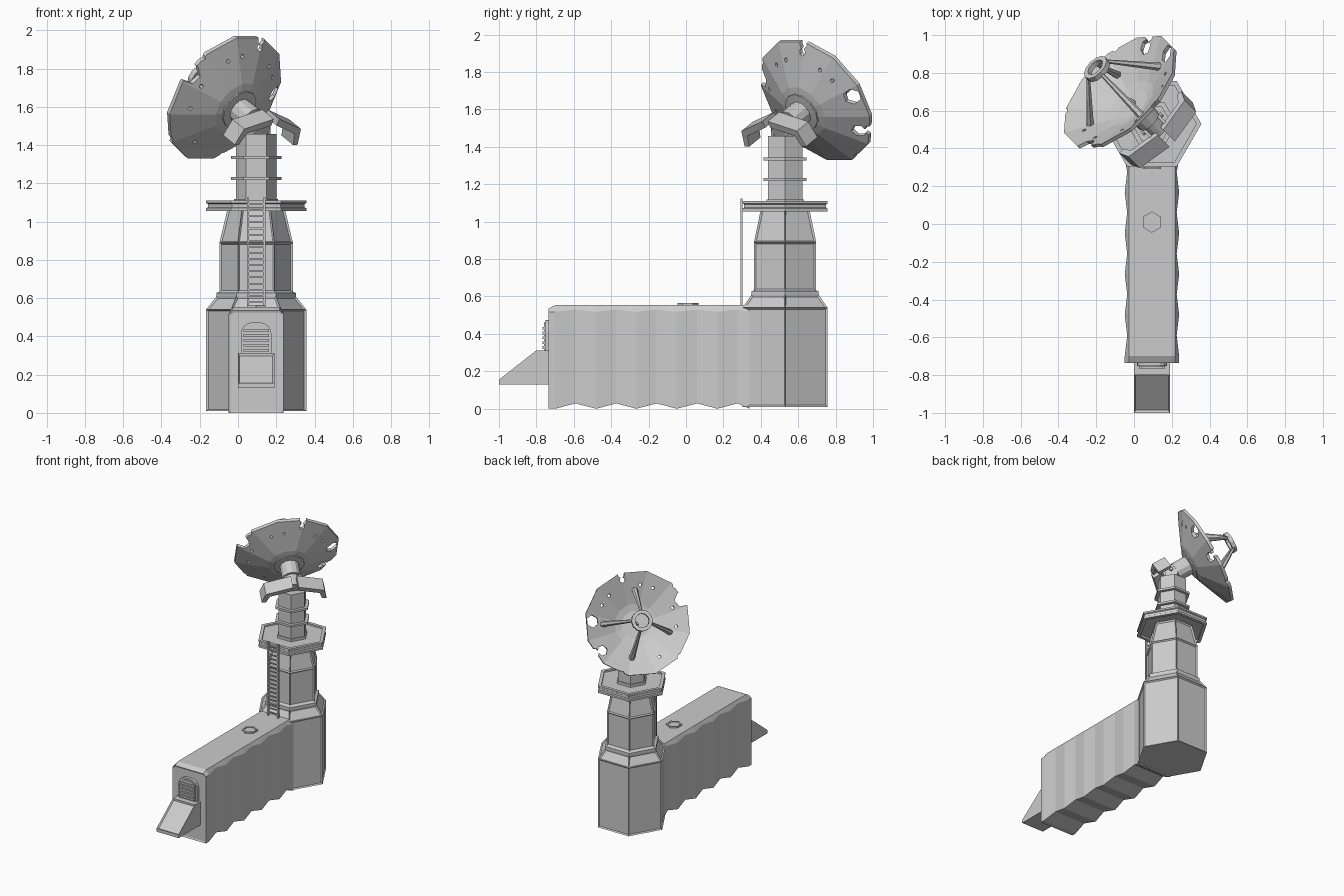
import bpy, bmesh
from math import sin, cos, pi, radians
from mathutils import Matrix, Vector

if "Cube" in bpy.data.objects:
    bpy.data.objects.remove(bpy.data.objects["Cube"])

CX, CY = 0.095, 0.53                       # tower axis
TOWER = Matrix.Translation((CX, CY, 0))


def frame(ex, ey, ez, o):
    m = Matrix((ex, ey, ez)).transposed().to_4x4()
    m.translation = Vector(o)
    return m


def finish(name, bm, m=Matrix()):
    bmesh.ops.recalc_face_normals(bm, faces=bm.faces)
    me = bpy.data.meshes.new(name)
    bm.to_mesh(me)
    bm.free()
    me.transform(m)
    ob = bpy.data.objects.new(name, me)
    bpy.context.collection.objects.link(ob)
    return ob


def loft(name, rings, m=Matrix(), closed=False):
    """Skin a list of equal-sized point rings; cap the ends or join them."""
    bm = bmesh.new()
    vs = [[bm.verts.new(p) for p in r] for r in rings]
    n = len(vs[0])
    pairs = list(zip(vs, vs[1:])) + ([(vs[-1], vs[0])] if closed else [])
    for a, b in pairs:
        for i in range(n):
            j = (i + 1) % n
            bm.faces.new((a[i], a[j], b[j], b[i]))
    if not closed:
        bm.faces.new(vs[0])
        bm.faces.new(vs[-1])
    return finish(name, bm, m)


def lathe(name, profile, n=6, m=TOWER, phase=0.0, closed=False):
    rings = [[(r * cos(phase + 2 * pi * i / n), r * sin(phase + 2 * pi * i / n), z)
              for i in range(n)] for r, z in profile]
    return loft(name, rings, m, closed)


def prism(name, pts, d0, d1, m=Matrix()):
    return loft(name, [[(x, y, d) for x, y in pts] for d in (d0, d1)], m)


def box(name, x0, x1, y0, y1, z0, z1, m=Matrix()):
    return prism(name, [(x0, y0), (x1, y0), (x1, y1), (x0, y1)], z0, z1, m)


def panel(ob, test, t, depth):
    """Recess the faces picked by test, leaving a raised frame."""
    bm = bmesh.new()
    bm.from_mesh(ob.data)
    bmesh.ops.inset_individual(bm, faces=[f for f in bm.faces if test(f)],
                               thickness=t, depth=depth)
    bm.to_mesh(ob.data)
    bm.free()


# Hexagonal tower with framed panels
tower = lathe("tower", [(.262, .01), (.262, .54), (.207, .61), (.207, .628), (.192, .632),
                        (.192, .89), (.15, 1.065)])
panel(tower, lambda f: abs(f.normal.z) < .9 and f.calc_area() > .01, .012, -.009)

# Platform with grooved rim and sunken deck
lathe("platform", [(.235, 1.07), (.235, 1.055), (.262, 1.055), (.262, 1.07), (.253, 1.075),
                   (.253, 1.092), (.262, 1.097), (.262, 1.11), (.235, 1.11), (.235, 1.098)])

# Mast with two collars
mast = [(.115, 1.09), (.115, 1.118), (.106, 1.118)]
for z in (1.225, 1.335):
    mast += [(.106, z - .008), (.132, z - .008), (.132, z + .008), (.106, z + .008)]
lathe("mast", mast + [(.106, 1.457)])

# Corrugated corridor
ys = [-.735, -.70, -.59, -.48, -.373, -.265, -.157, -.05, .06, .168, .276, .34]
rings = []
for i, y in enumerate(ys):
    out = i == 0 or i % 2 == 1
    w, zb, zs = (.144, 0, .518) if out else (.131, .028, .53)
    top = .535 if i == 0 else .554
    rings.append([(CX - w, y, zb), (CX - w, y, zs), (CX - .122, y, top),
                  (CX + .122, y, top), (CX + w, y, zs), (CX + w, y, zb)])
corridor = loft("corridor", rings)
panel(corridor, lambda f: f.normal.y < -.9, .012, -.005)

# Roof hatch
HATCH = Matrix.Translation((CX, .01, 0))
lathe("hatch_ring", [(.056, .55), (.056, .564), (.044, .564), (.044, .55)], 6, HATCH, pi / 6, True)
lathe("hatch_lid", [(.044, .55), (.044, .559)], 6, HATCH, pi / 6)

# Arched door with louvres
FRONT = frame((1, 0, 0), (0, 0, 1), (0, -1, 0), (CX, 0, 0))


def arch(w, z0, zt, r):
    arc = [(w - r + r * cos(a), zt - r + r * sin(a)) for a in [pi / 8 * k for k in range(5)]]
    return [(w, z0)] + arc + [(-x, z) for x, z in reversed(arc)] + [(-w, z0)]


prism("door_frame", arch(.08, .135, .473, .06), .72, .752, FRONT)
prism("door", arch(.068, .135, .46, .05), .75, .758, FRONT)
for k in range(5):
    z = .32 + .026 * k
    box("door_louvre", -.066, .066, z, z + .014, .75, .767, FRONT)

# Entry ramp with a sunken slope
ramp = prism("ramp", [(-.73, .13), (-1, .13), (-1, .155), (-.80, .312), (-.73, .312)],
             CX - .095, CX + .095, frame((0, 1, 0), (0, 0, 1), (1, 0, 0), (0, 0, 0)))
panel(ramp, lambda f: f.normal.z > .3 and f.normal.y < -.3, .012, -.012)

# Ladder
for s in (-1, 1):
    x = CX + s * .043
    box("ladder_rail", x - .006, x + .006, .291, .303, .55, 1.125)
for k in range(17):
    z = .58 + k * .032
    box("ladder_rung", CX - .04, CX + .04, .293, .301, z - .004, z + .004)

# Dish frame: x across, y up the dish, z along its axis (aimed back-left, 30 degrees up)
c, s = cos(radians(30)), sin(radians(30))
q = 2 ** -.5
DISH = frame((-q, -q, 0), (s * q, -s * q, c), (-c * q, c * q, s), (CX, CY, 1.514))

# Dish shell, broken by notches and holes
dish = lathe("dish", [(.10, .145), (.15, .158), (.376, .263), (.376, .285), (.15, .18), (.10, .167)],
             12, DISH, pi / 12)
bm = bmesh.new()
bites = [(104, .365, .026), (104, .325, .02), (173, .32, .045), (213, .315, .038), (210, .372, .034),
         (24, .365, .055), (40, .385, .025), (247, .385, .03), (318, .39, .03)]
bites += [(a, .28, .011) for a in (61, 80, 130, 148, 300, 352, 20)]
for a, r, size in bites:
    a = radians(a)
    bmesh.ops.create_cone(bm, cap_ends=True, segments=6, radius1=size, radius2=size, depth=.4,
                          matrix=Matrix.Translation((r * cos(a), r * sin(a), .22))
                          @ Matrix.Rotation(a + .2, 4, 'Z'))
cutter = finish("dish_cutter", bm, DISH)
cutter.hide_render = True
cutter.hide_set(True)
mod = dish.modifiers.new("damage", 'BOOLEAN')
mod.operation = 'DIFFERENCE'
mod.solver = 'EXACT'
mod.use_self = True
mod.object = cutter

# Hub behind the dish, feed ring, struts and receiver in front
lathe("hub", [(.05, -.06), (.05, .03), (.068, .03), (.068, .135), (.11, .14), (.11, .155)], 12, DISH)
lathe("feed_ring", [(.05, .46), (.076, .46), (.076, .49), (.05, .49)], 12, DISH, 0, True)
lathe("receiver", [(.025, .16), (.018, .2), (.008, .21), (.008, .27)], 6, DISH)
for a in (88, 176, 257, 342):
    d = Vector((cos(radians(a)), sin(radians(a)), 0))
    foot, tip = d * .25 + Vector((0, 0, .215)), d * .062 + Vector((0, 0, .472))
    aim = (tip - foot).to_track_quat('Z', 'Y').to_matrix().to_4x4()
    lathe("feed_strut", [(.022, 0), (.01, (tip - foot).length)], 6,
          DISH @ Matrix.Translation(foot) @ aim)

# Drooping yoke arms behind the dish
half = [(.02, .095), (.21, .035), (.232, -.06), (.2, -.062), (.178, .005), (.02, .055)]
for side, name in ((1, "right_arm"), (-1, "left_arm")):
    prism(name, [(side * u, v) for u, v in half], -.12, -.02, DISH)

# Hinge bracket on the mast top
HINGE = frame((-q, -q, 0), (0, 0, 1), (-q, q, 0), (CX, CY, 0))
for u in (-.06, .045):
    box("hinge_plate", u, u + .015, 1.45, 1.56, -.045, .045, HINGE)
lathe("hinge_pin", [(.014, -.075), (.014, .075)], 8,
      frame((0, 0, 1), (-q, q, 0), (q, q, 0), (CX, CY, 1.52)))
